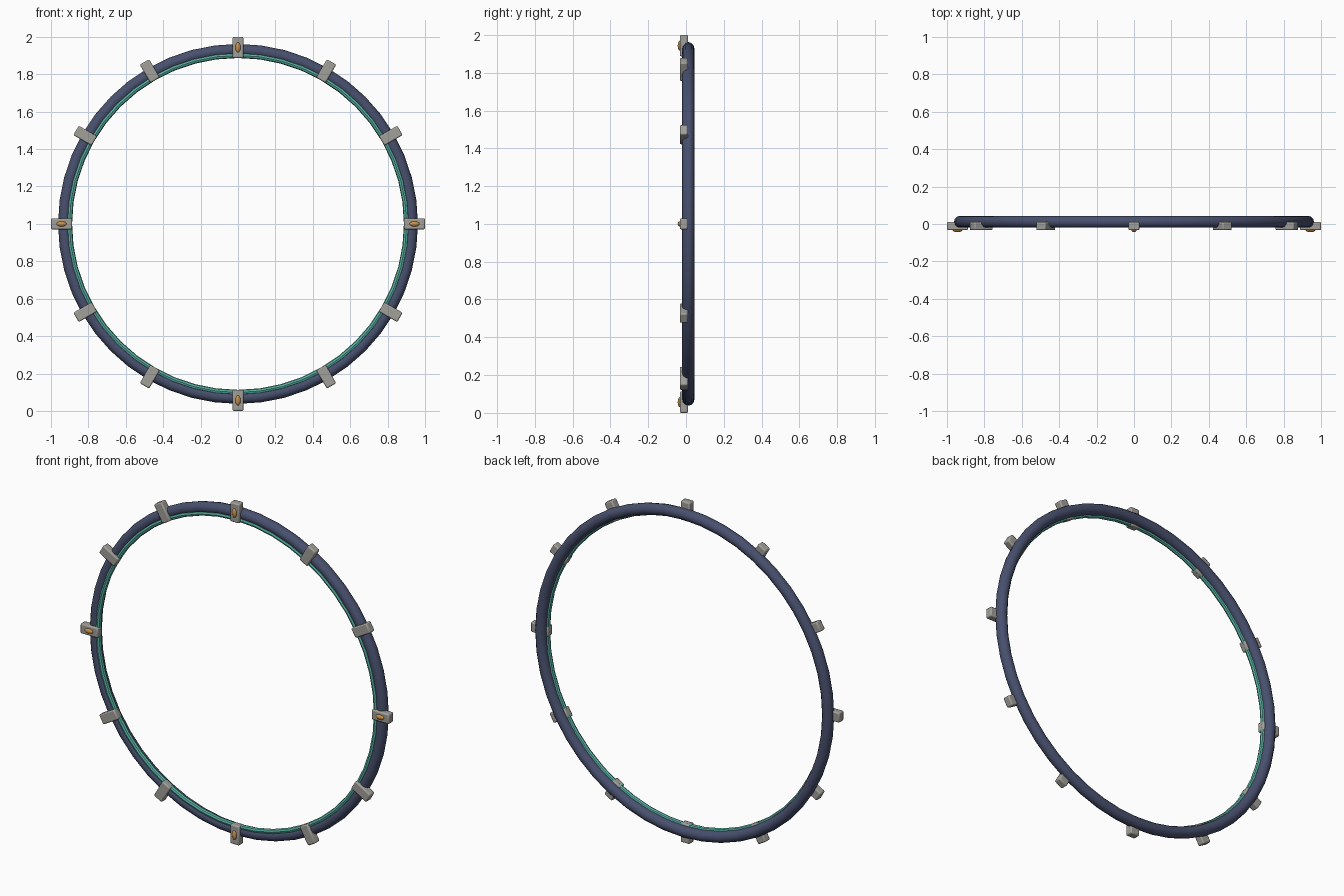
import bpy, math
from mathutils import Matrix

if "Cube" in bpy.data.objects:
    bpy.data.objects.remove(bpy.data.objects["Cube"])

CENTRE = Matrix.Translation((0, 0, 1))


def material(name, rgb):
    m = bpy.data.materials.new(name)
    m.diffuse_color = (*rgb, 1)
    m.use_nodes = True
    m.node_tree.nodes["Principled BSDF"].inputs["Base Color"].default_value = m.diffuse_color
    return m


navy = material("navy", (0.065, 0.08, 0.155))
teal = material("teal", (0.10, 0.45, 0.37))
amber = material("amber", (0.60, 0.28, 0.06))
stone = material("stone", (0.36, 0.35, 0.32))


def finish(name, mat, angle=40):
    ob = bpy.context.object
    ob.name = name
    ob.data.materials.append(mat)
    bpy.ops.object.shade_smooth_by_angle(angle=math.radians(angle))
    return ob


def ring(name, mat, major, minor, y, sides):
    bpy.ops.mesh.primitive_torus_add(major_radius=major, minor_radius=minor,
                                     major_segments=48, minor_segments=sides,
                                     location=(0, y, 1), rotation=(math.pi / 2, 0, 0))
    return finish(name, mat)


def place(ob, angle, radius, y, size):
    # x axis of the part points outward from the ring centre
    ob.matrix_world = (CENTRE @ Matrix.Rotation(-angle, 4, 'Y')
                       @ Matrix.Translation((radius, y, 0)) @ Matrix.Diagonal((*size, 1)))


# Main hoop and the thin inlay along its inner front edge
ring("outer_hoop", navy, 0.930, 0.032, 0.012, 12)
ring("inner_inlay", teal, 0.901, 0.014, -0.005, 8)

# Twelve clamps, with an oval stud on every third one
for i in range(12):
    a = i * math.tau / 12
    bpy.ops.mesh.primitive_cube_add(size=1)
    clamp = bpy.context.object
    for v in clamp.data.vertices:
        v.co = (v.co.x * 0.113, v.co.y * 0.044, v.co.z * 0.058)
    bev = clamp.modifiers.new("soft_edges", 'BEVEL')
    bev.width = 0.007
    bev.segments = 2
    finish(f"clamp_{i}", stone)
    place(clamp, a, 0.9435, -0.011, (1, 1, 1))
    if i % 3 == 0:
        bpy.ops.mesh.primitive_uv_sphere_add(segments=16, ring_count=10, radius=1)
        stud = finish(f"stud_{i}", amber)
        place(stud, a, 0.9435, -0.032, (0.027, 0.012, 0.014))
